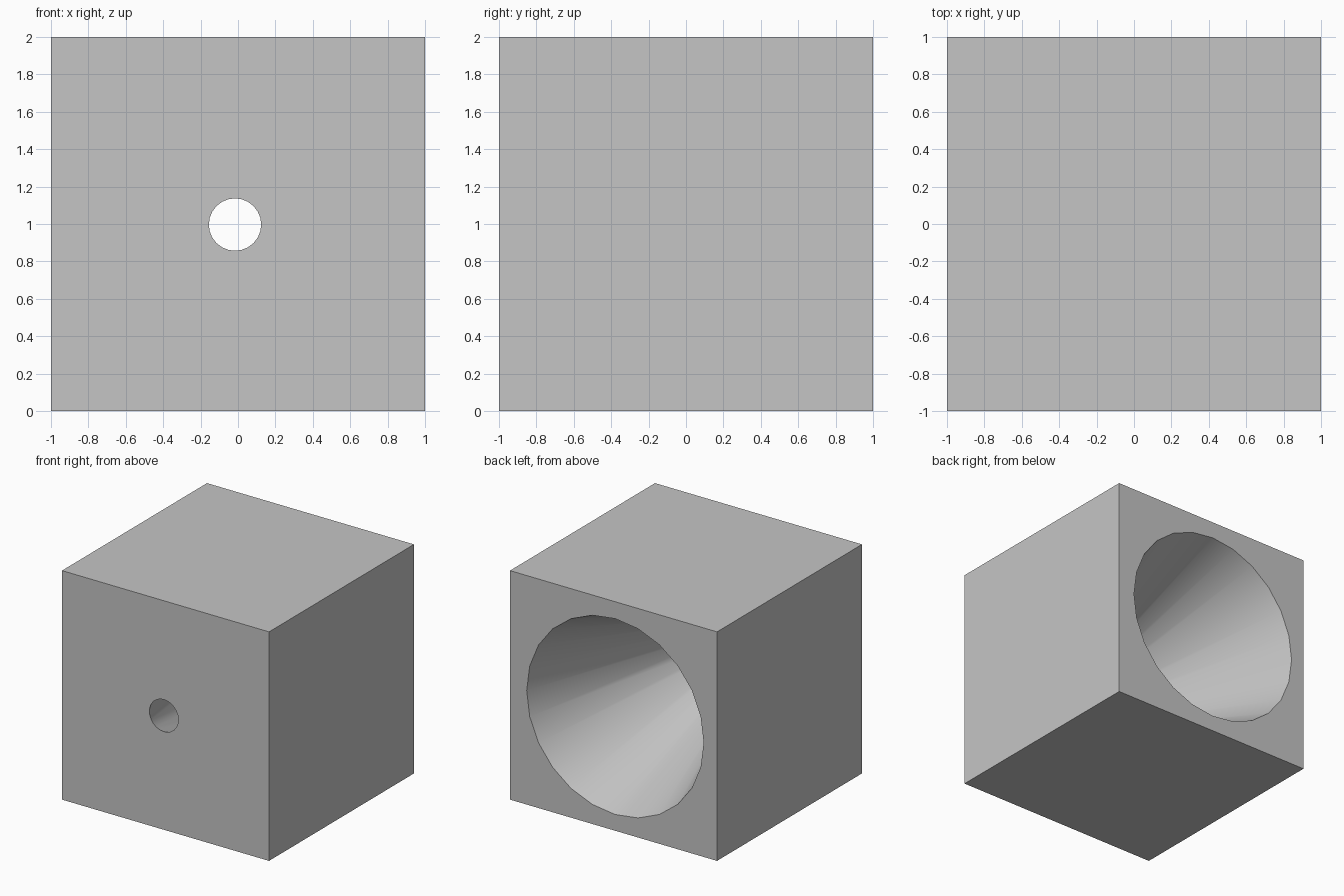
import bpy
import math

# Remove the default cube
default = bpy.data.objects.get("Cube")
if default:
    bpy.data.objects.remove(default, do_unlink=True)

# Single plain grey material
COLOUR = (0.56, 0.56, 0.56, 1.0)
grey = bpy.data.materials.new("plain_grey")
grey.use_nodes = True
grey.diffuse_color = COLOUR
grey.node_tree.nodes["Principled BSDF"].inputs["Base Color"].default_value = COLOUR

# Tapered bore: its radius on the front and back faces, and its axis
FRONT_R, BACK_R = 0.14, 0.855
AXIS_X, AXIS_Z = -0.016, 0.997
OVERSHOOT = 0.1  # how far the cutter passes each face
extra = (BACK_R - FRONT_R) / 2 * OVERSHOOT

bpy.ops.mesh.primitive_cone_add(
    vertices=24, radius1=FRONT_R - extra, radius2=BACK_R + extra,
    depth=2 + 2 * OVERSHOOT, location=(AXIS_X, 0, AXIS_Z),
    rotation=(-math.pi / 2, 0, 0))
cutter = bpy.context.object
cutter.name = "bore_cutter"
cutter.data.materials.append(grey)
cutter.hide_render = True

# Solid block
bpy.ops.mesh.primitive_cube_add(size=2, location=(0, 0, 1))
block = bpy.context.object
block.name = "bored_block"
block.data.materials.append(grey)

# Cut the bore right through the block
cut = block.modifiers.new("bore", 'BOOLEAN')
cut.operation = 'DIFFERENCE'
cut.solver = 'EXACT'
cut.object = cutter
bpy.ops.object.modifier_apply(modifier=cut.name)
bpy.data.objects.remove(cutter, do_unlink=True)

# Smooth bore wall, crisp block edges
bpy.ops.object.shade_smooth_by_angle(angle=math.radians(30))
